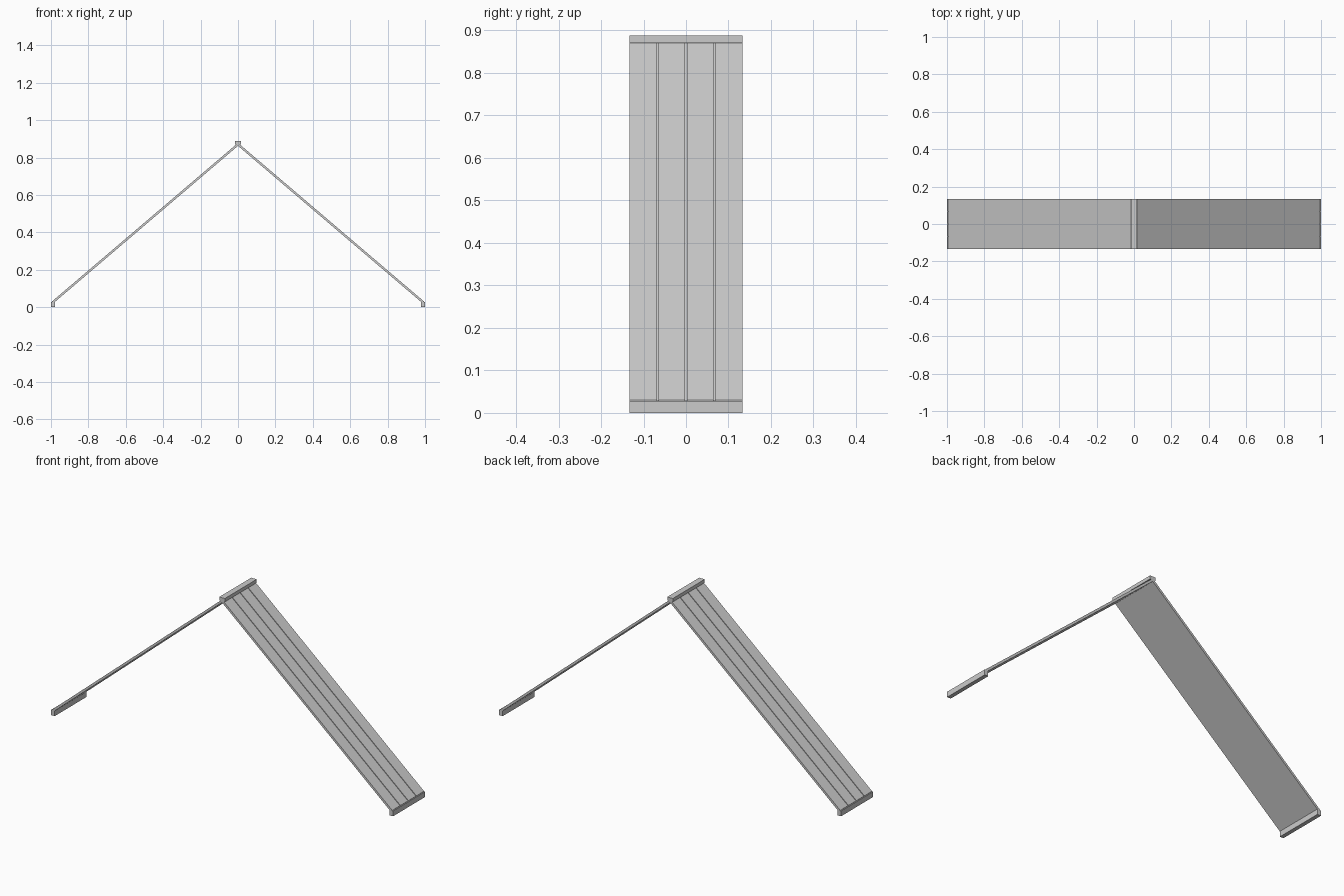
import bpy, bmesh
from mathutils import Vector

old = bpy.data.objects.get("Cube")
if old:
    bpy.data.objects.remove(old, do_unlink=True)

grey = bpy.data.materials.new("plain_grey")
grey.use_nodes = True
grey.diffuse_color = (0.6, 0.6, 0.6, 1)
grey.node_tree.nodes["Principled BSDF"].inputs["Base Color"].default_value = (0.6, 0.6, 0.6, 1)

HALF = 0.133            # half depth of the roof strip
THICK = 0.012           # slab thickness, measured along its normal
GROOVE = 0.002          # half width of a seam
DEPTH = 0.004           # seam depth


def extrude_profile(name, points, direction):
    """Sweep a closed outline along a vector into a capped solid."""
    bm = bmesh.new()
    face = bm.faces.new([bm.verts.new(p) for p in points])
    swept = bmesh.ops.extrude_face_region(bm, geom=[face])["geom"]
    bmesh.ops.translate(bm, vec=direction,
                        verts=[v for v in swept if isinstance(v, bmesh.types.BMVert)])
    bmesh.ops.recalc_face_normals(bm, faces=bm.faces)
    mesh = bpy.data.meshes.new(name)
    bm.to_mesh(mesh)
    bm.free()
    mesh.materials.append(grey)
    obj = bpy.data.objects.new(name, mesh)
    bpy.context.collection.objects.link(obj)
    return obj


def beam(name, x0, x1, z0, z1):
    corners = [(x0, -HALF, z0), (x1, -HALF, z0), (x1, -HALF, z1), (x0, -HALF, z1)]
    return extrude_profile(name, corners, Vector((0, 2 * HALF, 0)))


# Cross-section of a slab: flat underside, three narrow seams on top
section = [(-HALF, -THICK), (-HALF, 0)]
for seam in (-HALF / 2, 0, HALF / 2):
    section += [(seam - GROOVE, 0), (seam - GROOVE, -DEPTH),
                (seam + GROOVE, -DEPTH), (seam + GROOVE, 0)]
section += [(HALF, 0), (HALF, -THICK)]

for side, label in ((1, "left"), (-1, "right")):
    # Sloping panel from ridge to eave, ends cut plumb
    ridge, eave = Vector((0, 0, 0.878)), Vector((side * 0.995, 0, 0.03))
    slope = eave - ridge
    plumb = slope.length / abs(slope.x)
    extrude_profile(label + "_roof_panel",
                    [ridge + Vector((0, y, n * plumb)) for y, n in section], slope)
    # Beam under the lower edge
    beam(label + "_eave_beam", side * 0.979, side * 1.0, 0, 0.028)

# Cap along the peak
beam("ridge_cap", -0.016, 0.016, 0.870, 0.888)
